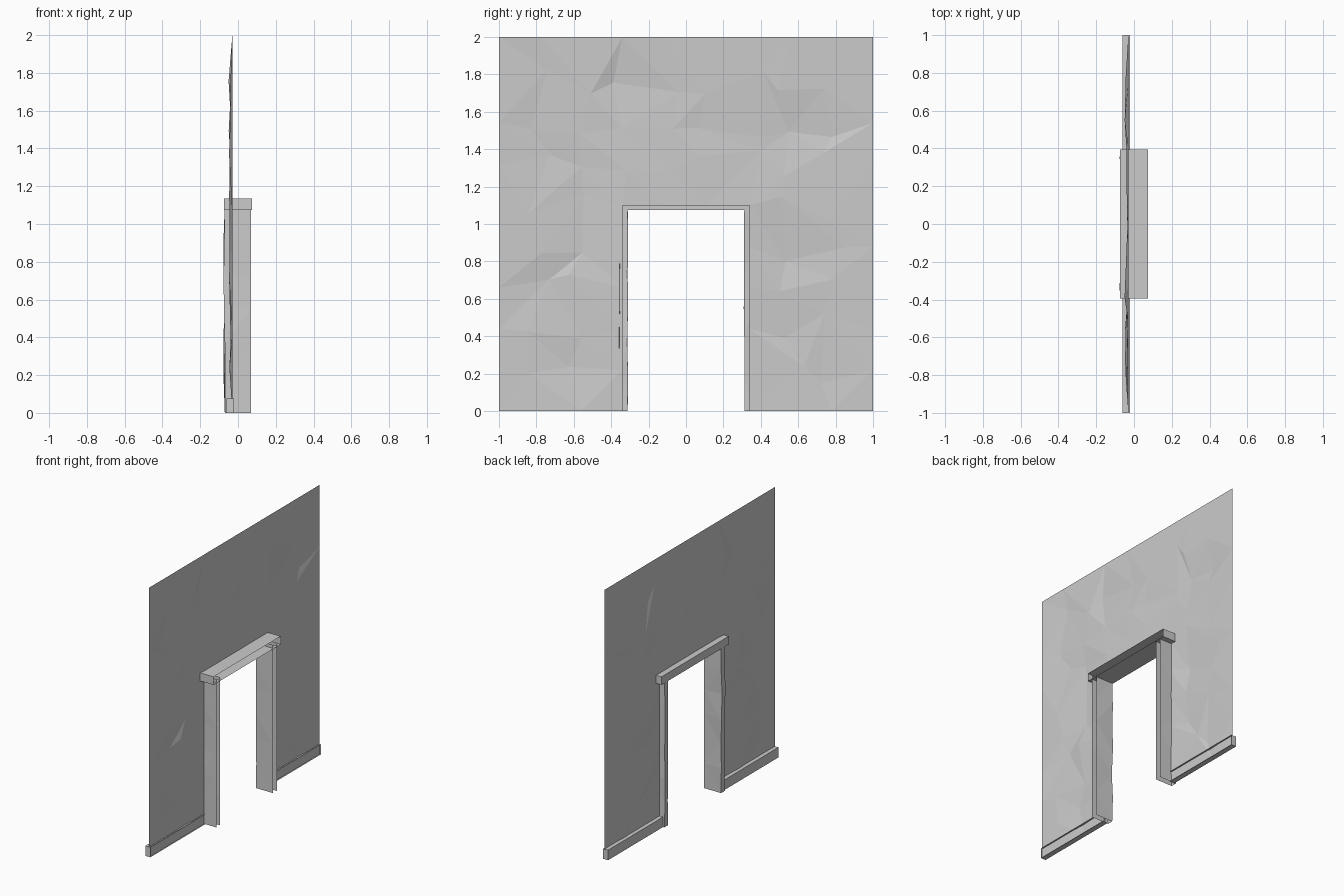
import bpy
import bmesh
import random
from mathutils import Vector

random.seed(4)

default = bpy.data.objects.get("Cube")
if default:
    bpy.data.objects.remove(default, do_unlink=True)

plaster = bpy.data.materials.new("plain_grey")
plaster.use_nodes = True
GREY = (0.6, 0.6, 0.6, 1)
plaster.diffuse_color = GREY
plaster.node_tree.nodes["Principled BSDF"].inputs["Base Color"].default_value = GREY


def finish(bm, name):
    mesh = bpy.data.meshes.new(name)
    bm.to_mesh(mesh)
    bm.free()
    mesh.materials.append(plaster)
    obj = bpy.data.objects.new(name, mesh)
    bpy.context.collection.objects.link(obj)
    return obj


def shell(name, low, high, open_sides, rows=0, wobble=0.0):
    """Box between two corners, without the faces that look along open_sides."""
    low, high = Vector(low), Vector(high)
    bm = bmesh.new()
    bmesh.ops.create_cube(bm, size=1)
    for v in bm.verts:
        v.co = (low + high) / 2 + v.co * (high - low)
    bm.normal_update()
    gone = [f for f in bm.faces
            if any(f.normal.dot(Vector(s)) > 0.9 for s in open_sides)]
    bmesh.ops.delete(bm, geom=gone, context='FACES')
    # worn timber: level cuts, with the room-side corners pushed about
    if rows:
        for i in range(1, rows):
            z = low.z + (high.z - low.z) * i / rows
            bmesh.ops.bisect_plane(bm, geom=bm.verts[:] + bm.edges[:] + bm.faces[:],
                                   plane_co=(0, 0, z), plane_no=(0, 0, 1))
        for v in bm.verts:
            if low.z + 0.01 < v.co.z < high.z - 0.01 and v.co.x < 0:
                v.co.x += random.uniform(-wobble, wobble * 0.3)
                v.co.y += random.uniform(-wobble, wobble) * 0.5
        bmesh.ops.triangulate(bm, faces=bm.faces[:])
    return finish(bm, name)


# Wall: thin uneven sheet with a doorway left out of the grid
DOOR_Y, DOOR_Z, WALL_X = 0.34, 1.10, -0.03
ys = [-1, -0.78, -0.56, -DOOR_Y, -0.11, 0.11, DOOR_Y, 0.56, 0.78, 1]
zs = [0, 0.22, 0.44, 0.66, 0.88, DOOR_Z, 1.32, 1.54, 1.77, 2]


def in_door(y, z):
    return abs(y) < DOOR_Y + 0.001 and z < DOOR_Z + 0.001


bm = bmesh.new()
grid = {}
for i, y in enumerate(ys):
    for j, z in enumerate(zs):
        p = Vector((WALL_X, y, z))
        if abs(y) < 1 and 0 < z < 2 and not in_door(y, z):
            p += Vector((-random.random() ** 2 * 0.02,
                         random.uniform(-0.08, 0.08), random.uniform(-0.08, 0.08)))
        grid[i, j] = bm.verts.new(p)
for i in range(len(ys) - 1):
    for j in range(len(zs) - 1):
        if in_door((ys[i] + ys[i + 1]) / 2, (zs[j] + zs[j + 1]) / 2):
            continue
        a, b, c, d = grid[i, j], grid[i + 1, j], grid[i + 1, j + 1], grid[i, j + 1]
        split = [(a, b, c), (a, c, d)] if random.random() < 0.5 else [(a, b, d), (b, c, d)]
        for tri in split:
            bm.faces.new(tri)
bmesh.ops.delete(bm, geom=[v for v in bm.verts if not v.link_faces], context='VERTS')
finish(bm, "wall")

# Door frame: hollow jambs and lintel, open on one side
FRONT, DOWN, UP = (1, 0, 0), (0, 0, -1), (0, 0, 1)
for name, side in (("back", 1), ("front", -1)):
    y0, y1 = sorted((side * 0.312, side * 0.355))
    shell(name + "_jamb", (-0.07, y0, 0), (0.07, y1, 1.10),
          [FRONT, DOWN, UP], rows=6, wobble=0.008)
    # Baseboard running from the jamb to the end of the wall
    y0, y1 = sorted((side * 0.35, side * 1.0))
    shell(name + "_baseboard", (-0.06, y0, 0), (-0.02, y1, 0.075), [FRONT])
shell("lintel", (-0.075, -0.395, 1.075), (0.075, 0.395, 1.135), [FRONT])
